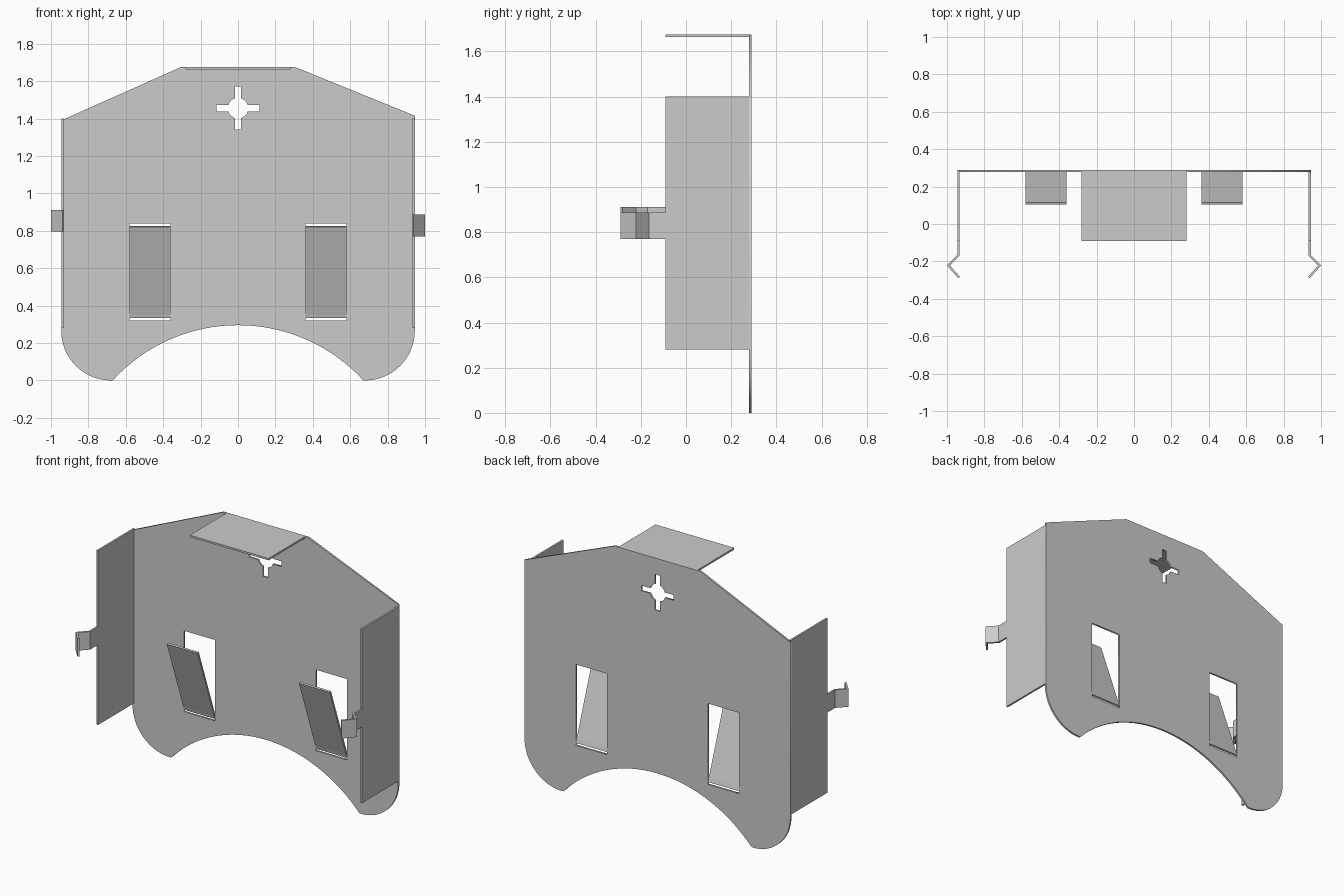
import bpy, bmesh
from math import sin, cos, radians, degrees, asin, atan2, sqrt
from mathutils import Vector

if "Cube" in bpy.data.objects:
    bpy.data.objects.remove(bpy.data.objects["Cube"])

T = 0.012  # sheet thickness


def arc(cx, cz, r, a0, a1, n):
    """Points on a circle, angles in degrees."""
    return [(cx + r * cos(radians(a0 + (a1 - a0) * i / n)),
             cz + r * sin(radians(a0 + (a1 - a0) * i / n))) for i in range(n + 1)]


def sheet(name, loops, y):
    """Flat plate in the xz plane; the first loop is the outline, the rest are holes."""
    cu = bpy.data.curves.new(name, 'CURVE')
    cu.dimensions, cu.fill_mode, cu.extrude = '2D', 'BOTH', T / 2
    for pts in loops:
        s = cu.splines.new('POLY')
        s.points.add(len(pts) - 1)
        for p, (x, z) in zip(s.points, pts):
            p.co = (x, z, 0, 1)
        s.use_cyclic_u = True
    ob = bpy.data.objects.new(name, cu)
    bpy.context.collection.objects.link(ob)
    ob.location.y = y
    ob.rotation_euler.x = radians(90)
    bpy.context.view_layer.objects.active = ob
    ob.select_set(True)
    bpy.ops.object.convert(target='MESH')
    ob = bpy.context.object
    bm = bmesh.new()
    bm.from_mesh(ob.data)
    bmesh.ops.remove_doubles(bm, verts=bm.verts, dist=1e-5)
    bmesh.ops.recalc_face_normals(bm, faces=bm.faces)
    bm.to_mesh(ob.data)
    bm.free()
    ob.select_set(False)


def ribbon(name, path, sweep):
    """Bent sheet strip: path swept along a vector and thickened about its centre."""
    bm = bmesh.new()
    a = [bm.verts.new(p) for p in path]
    b = [bm.verts.new(Vector(p) + Vector(sweep)) for p in path]
    for i in range(len(path) - 1):
        bm.faces.new((a[i], a[i + 1], b[i + 1], b[i]))
    me = bpy.data.meshes.new(name)
    bm.to_mesh(me)
    bm.free()
    ob = bpy.data.objects.new(name, me)
    bpy.context.collection.objects.link(ob)
    m = ob.modifiers.new('thickness', 'SOLIDIFY')
    m.thickness, m.offset, m.use_even_offset = T, 0, True


# Back plate outline: sloped shoulders, rounded feet, arched bottom
half, sag = 0.665, 0.29
R = (half ** 2 + sag ** 2) / (2 * sag)
cz = 0.295 - R
a = degrees(atan2(0.005 - cz, half))
outline = [(0.945, 1.415), (0.305, 1.675), (-0.305, 1.675), (-0.945, 1.39)]
outline += arc(-0.68, 0.265, 0.265, 180, 272, 16)
outline += arc(0, cz, R, 180 - a, a, 32)
outline += arc(0.68, 0.265, 0.265, 268, 360, 16)

# Keyed hole: circle with four slots
cross, r, w, reach = [], 0.055, 0.017, 0.115
da = degrees(asin(w / r))
for k in range(4):
    c, s = round(cos(radians(90 * k))), round(sin(radians(90 * k)))
    pts = [(reach, -w), (reach, w)] + arc(0, 0, r, da, 90 - da, 6)
    cross += [(x * c - z * s, 1.455 + x * s + z * c) for x, z in pts]

# Window openings
windows = [[(s * 0.36 - (0.22 if s < 0 else 0), 0.32), (s * 0.36 + (0.22 if s > 0 else 0), 0.32),
            (s * 0.36 + (0.22 if s > 0 else 0), 0.84), (s * 0.36 - (0.22 if s < 0 else 0), 0.84)]
           for s in (-1, 1)]
sheet('back_plate', [outline, cross] + windows, 0.29 - T / 2)

# Top flange
ribbon('top_flange', [(-0.28, 0.288, 1.669), (-0.28, -0.09, 1.669)], (0.56, 0, 0))

for s, side, z0 in ((-1, 'left', 0.795), (1, 'right', 0.77)):
    x = s * (0.945 - T / 2)
    # Side flange
    ribbon(side + '_flange', [(x, 0.285, 0.28), (x, -0.09, 0.28)], (0, 0, 1.12))
    # Bent spring clip on the flange edge
    ribbon(side + '_clip', [(x, -0.09, z0), (x, -0.167, z0), (s * 0.992, -0.222, z0),
                            (s * 0.935, -0.286, z0)], (0, 0, 0.116))
    # Flap leaning forward out of the window
    ribbon(side + '_flap', [(s * 0.36, 0.284, 0.334), (s * 0.36, 0.278, 0.355),
                            (s * 0.36, 0.11, 0.823)], (s * 0.22, 0, 0))
